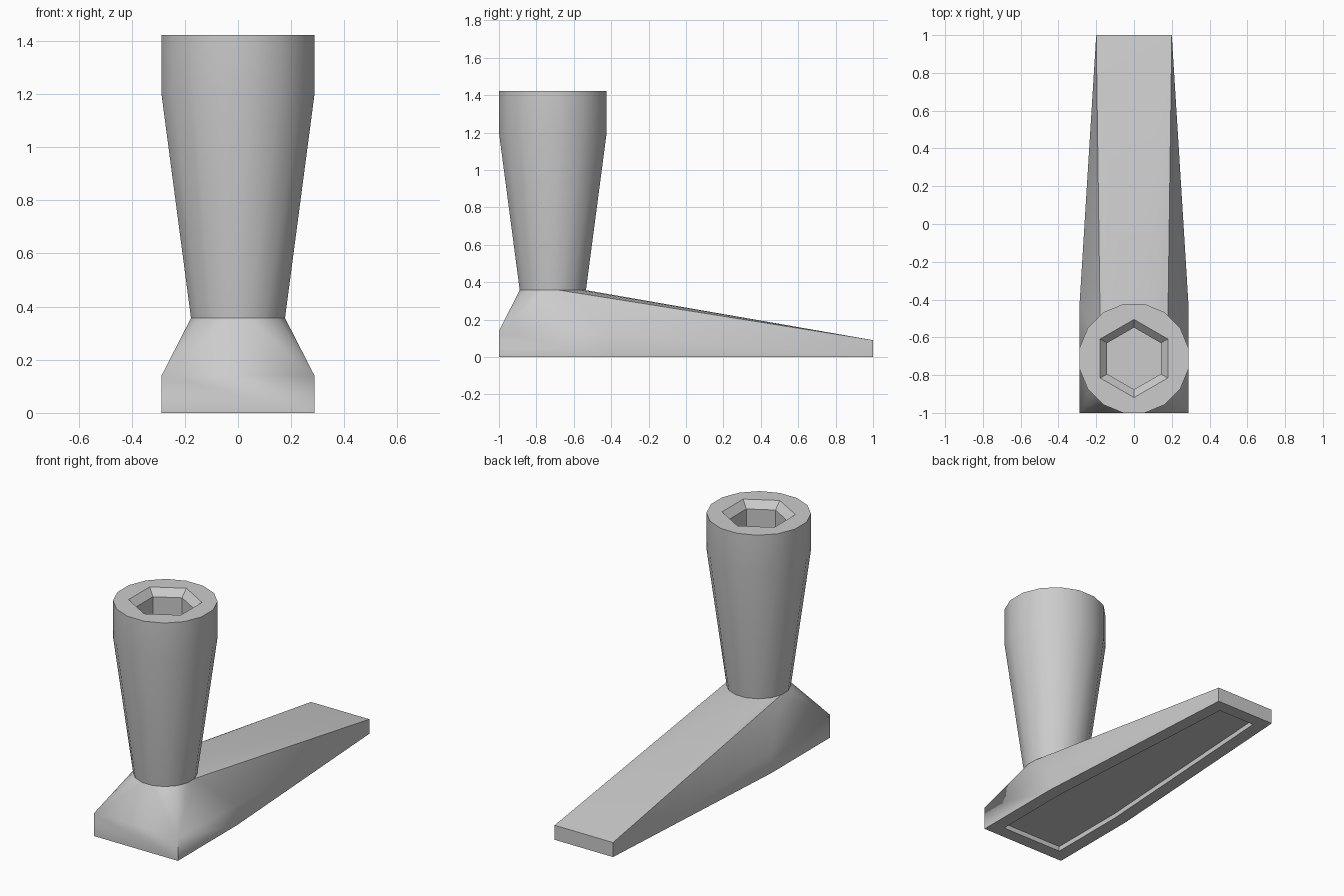
import bpy, bmesh
from math import pi, cos, sin
from mathutils import Vector

cube = bpy.data.objects.get("Cube")
if cube:
    bpy.data.objects.remove(cube)

grey = bpy.data.materials.new("plain grey")
grey.use_nodes = True
grey.diffuse_color = (0.6, 0.6, 0.6, 1)
grey.node_tree.nodes["Principled BSDF"].inputs["Base Color"].default_value = (0.6, 0.6, 0.6, 1)

STEM_Y = -0.712
NECK_Z = 0.357
NECK, MOUTH = 0.177, 0.288     # distance from stem axis to its flats


def polygon(sides, apothem, z, turn):
    """Regular polygon around the stem axis."""
    r = apothem / cos(pi / sides)
    angles = [turn + 2 * pi * i / sides for i in range(sides)]
    return [Vector((r * cos(a), STEM_Y + r * sin(a), z)) for a in angles]


def loft(bm, rings):
    """Skin a stack of equal rings and return their vertices."""
    loops = [[bm.verts.new(p) for p in ring] for ring in rings]
    for low, high in zip(loops, loops[1:]):
        for i in range(len(low)):
            j = (i + 1) % len(low)
            bm.faces.new((low[i], low[j], high[j], high[i]))
    return loops


def finish(bm, name):
    mesh = bpy.data.meshes.new(name)
    bm.to_mesh(mesh)
    bm.free()
    obj = bpy.data.objects.new(name, mesh)
    bpy.context.collection.objects.link(obj)
    mesh.materials.append(grey)
    bpy.ops.object.select_all(action="DESELECT")
    obj.select_set(True)
    bpy.context.view_layer.objects.active = obj
    bpy.ops.object.shade_smooth_by_angle(angle=pi / 6)
    return obj


# Stem: sixteen-sided flared post with a chamfered hexagonal socket
bm = bmesh.new()
outer = loft(bm, [polygon(16, a, z, pi / 16)
                  for a, z in ((NECK, NECK_Z), (MOUTH, 1.2), (MOUTH, 1.423))])
socket = loft(bm, [polygon(6, a, z, pi / 2)
                   for a, z in ((0.179, 1.423), (0.142, 1.38), (0.142, 0.8))])
bm.faces.new(socket[-1])
rim = [bm.edges.get((loop[i - 1], loop[i]))
       for loop in (outer[-1], socket[0]) for i in range(len(loop))]
bmesh.ops.triangle_fill(bm, edges=rim, use_beauty=True)
bmesh.ops.recalc_face_normals(bm, faces=bm.faces)
finish(bm, "stem")

# Foot: tapered wedge hulled up to the neck of the stem
bm = bmesh.new()
for x, y, wall in ((0.288, -1, 0.14), (0.288, -0.42, 0.126), (0.2, 1, 0.09)):
    for side in (-1, 1):
        for z in (0, wall):
            bm.verts.new((side * x, y, z))
for p in polygon(16, NECK, NECK_Z, pi / 16):
    bm.verts.new(p)
bmesh.ops.convex_hull(bm, input=bm.verts)
bmesh.ops.delete(bm, geom=[v for v in bm.verts if not v.link_faces], context="VERTS")
bmesh.ops.dissolve_limit(bm, angle_limit=0.01, verts=bm.verts, edges=bm.edges)
bmesh.ops.recalc_face_normals(bm, faces=bm.faces)

# Shallow recess in the underside
bm.faces.ensure_lookup_table()
sole = min(bm.faces, key=lambda f: f.normal.z)
bmesh.ops.inset_region(bm, faces=[sole], thickness=0.08, use_even_offset=True)
floor = bmesh.ops.extrude_discrete_faces(bm, faces=[sole])["faces"][0]
bmesh.ops.translate(bm, verts=floor.verts, vec=(0, 0, 0.03))
bmesh.ops.recalc_face_normals(bm, faces=bm.faces)
finish(bm, "foot")
